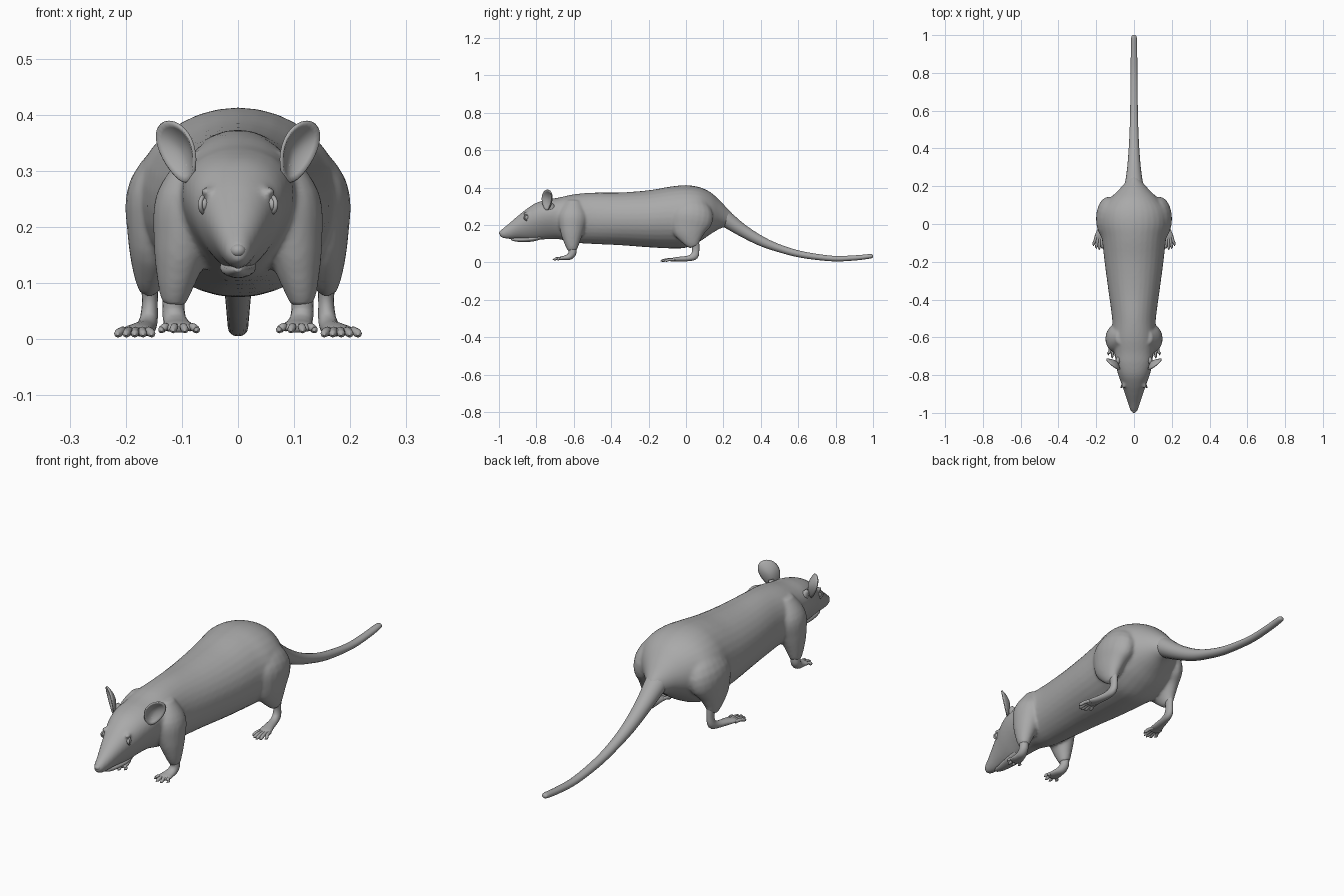
import bpy, bmesh
from math import sin, cos, pi
from mathutils import Vector, Matrix

cube = bpy.data.objects.get("Cube")
if cube:
    bpy.data.objects.remove(cube, do_unlink=True)

grey = bpy.data.materials.new("plain grey")
grey.use_nodes = True
grey.diffuse_color = (0.4, 0.4, 0.4, 1)
for node in grey.node_tree.nodes:
    if node.type == 'BSDF_PRINCIPLED':
        node.inputs["Base Color"].default_value = (0.4, 0.4, 0.4, 1)

X, Z = Vector((1, 0, 0)), Vector((0, 0, 1))
SIDES = (("left", 1), ("right", -1))


def finish(name, bm):
    bmesh.ops.recalc_face_normals(bm, faces=bm.faces)
    for f in bm.faces:
        f.smooth = True
    mesh = bpy.data.meshes.new(name)
    bm.to_mesh(mesh)
    bm.free()
    mesh.materials.append(grey)
    obj = bpy.data.objects.new(name, mesh)
    bpy.context.collection.objects.link(obj)
    return obj


def smooth_path(stations, steps):
    """Catmull-Rom interpolation through every station."""
    out, last = [], len(stations) - 1
    for i in range(last):
        quad = [stations[min(max(i + k, 0), last)] for k in (-1, 0, 1, 2)]
        for j in range(steps):
            t = j / steps
            out.append([b + 0.5 * t * (c - a + t * (2*a - 5*b + 4*c - d + t * (3*(b - c) + d - a)))
                        for a, b, c, d in zip(*quad)])
    return out + [list(stations[-1])]


def tube(bm, stations, side=1, segs=16, steps=4, flat=False):
    """Loft through (x, y, z, half width, half depth, pinch of underside)."""
    path = smooth_path([tuple(s) + (0,) * (6 - len(s)) for s in stations], steps)
    centres = [Vector((p[0] * side, p[1], p[2])) for p in path]
    rings = []
    for i, p in enumerate(path):
        u, v = X, Z
        if not flat:
            t = (centres[min(i + 1, len(path) - 1)] - centres[max(i - 1, 0)]).normalized()
            u = (X - t * t.x).normalized()
            v = t.cross(u)
        ring = []
        for k in range(segs):
            a = 2 * pi * k / segs
            ring.append(bm.verts.new(centres[i] + u * cos(a) * p[3] * (1 + p[5] * sin(a))
                                     + v * sin(a) * p[4]))
        rings.append(ring)
    faces = [bm.faces.new(rings[0]), bm.faces.new(rings[-1])]
    for r, q in zip(rings, rings[1:]):
        for k in range(segs):
            n = (k + 1) % segs
            faces.append(bm.faces.new((r[k], r[n], q[n], q[k])))
    bmesh.ops.recalc_face_normals(bm, faces=faces)


def ellipsoid(bm, centre, size, turn=0):
    m = Matrix.Translation(centre) @ Matrix.Rotation(turn, 4, 'Z') @ Matrix.Diagonal((*size, 1))
    bmesh.ops.create_uvsphere(bm, u_segments=20, v_segments=12, radius=1, matrix=m)


# Body and head: y, top, underside, half width, pinch
profile = [
    (-0.996, .166, .142, .012, 0), (-.982, .180, .131, .021, 0), (-.95, .205, .126, .031, .1),
    (-.90, .248, .126, .047, .2), (-.85, .288, .122, .063, .25), (-.80, .319, .120, .080, .3),
    (-.74, .337, .124, .093, .3), (-.68, .347, .124, .100, .2), (-.60, .364, .106, .112, .1),
    (-.50, .373, .099, .116, 0), (-.35, .374, .092, .136, 0), (-.20, .386, .081, .156, 0),
    (-.08, .406, .075, .170, 0), (0, .413, .079, .186, 0), (.07, .403, .110, .176, 0),
    (.13, .376, .150, .132, 0), (.18, .332, .180, .082, 0), (.22, .290, .192, .046, 0),
    (.25, .260, .205, .022, 0)]
bm = bmesh.new()
tube(bm, [(0, y, (a + b) / 2, w, (a - b) / 2, p) for y, a, b, w, p in profile],
     segs=32, steps=5, flat=True)

# Shoulders, thighs and brows, fused with the body
shoulder = [(.070, -.60, .33, .025, .035), (.088, -.605, .25, .058, .076),
            (.100, -.61, .17, .051, .064), (.110, -.61, .105, .035, .042),
            (.115, -.607, .062, .021, .024)]
thigh = [(.085, .03, .345, .045, .06), (.128, .03, .26, .069, .115),
         (.146, .022, .18, .052, .100), (.156, .032, .12, .032, .056),
         (.159, .045, .085, .017, .026)]
for _, s in SIDES:
    tube(bm, shoulder, s, 20)
    tube(bm, thigh, s, 20)
    ellipsoid(bm, (s * .050, -.845, .263), (.014, .028, .010), s * .45)
body = finish("body", bm)
remesh = body.modifiers.new("fuse", 'REMESH')
remesh.mode = 'VOXEL'
remesh.voxel_size = 0.007
remesh.use_smooth_shade = True
soften = body.modifiers.new("soften", 'SMOOTH')
soften.factor = 0.5
soften.iterations = 6

# Tail
bm = bmesh.new()
tube(bm, [(0, .17, .265, .055, .045), (0, .22, .228, .047, .043), (0, .30, .172, .036, .034),
          (0, .40, .115, .028, .027), (0, .50, .075, .023, .021), (0, .62, .042, .020, .018),
          (0, .78, .021, .018, .015), (0, .90, .024, .017, .014), (0, .985, .033, .015, .012),
          (0, 1.0, .035, .007, .006)], segs=18, steps=5)
finish("tail", bm)

# Lower jaw and nose
bm = bmesh.new()
tube(bm, [(0, -.935, .125, .006, .004), (0, -.92, .123, .014, .009), (0, -.88, .122, .023, .013),
          (0, -.82, .126, .032, .014), (0, -.77, .138, .030, .012)])
finish("lower_jaw", bm)
bm = bmesh.new()
ellipsoid(bm, (0, -.986, .158), (.014, .014, .012))
finish("nose", bm)


def add_toes(bm, s, root_x, tip_x, root_y, tip_y, z, r, count):
    for k in range(count):
        f = k / (count - 1)
        back = .02 * (2 * f - 1) ** 2
        x0 = root_x[0] + f * (root_x[1] - root_x[0])
        x1 = tip_x[0] + f * (tip_x[1] - tip_x[0])
        y1 = tip_y + back
        mid = (x0 + x1) / 2
        tube(bm, [(x0, root_y, z + .004, r, r), (mid, (root_y + y1) / 2, z + .005, r, r),
                  (x1, y1 + .012, z, r * .95, r * .95), (x1, y1 + .005, z - .001, r * .5, r * .5),
                  (x1, y1, z - .003, r * .15, r * .15)], s, 8, 3)


front_paw = [(.115, -.607, .075, .019, .022), (.115, -.608, .050, .020, .021),
             (.112, -.622, .032, .021, .018), (.108, -.645, .025, .025, .013),
             (.106, -.668, .022, .029, .010), (.105, -.684, .019, .020, .007)]
hind_foot = [(.158, .046, .108, .017, .025), (.157, .052, .070, .014, .019),
             (.159, .045, .036, .016, .021), (.164, .015, .022, .018, .015),
             (.172, -.03, .018, .022, .013), (.180, -.065, .016, .027, .010),
             (.183, -.083, .013, .020, .007)]

for name, s in SIDES:
    # Feet with toes
    bm = bmesh.new()
    tube(bm, front_paw, s)
    add_toes(bm, s, (.086, .125), (.074, .136), -.665, -.715, .017, .007, 4)
    finish(name + "_front_paw", bm)
    bm = bmesh.new()
    tube(bm, hind_foot, s)
    add_toes(bm, s, (.163, .200), (.154, .214), -.060, -.137, .010, .0075, 5)
    finish(name + "_hind_foot", bm)

    # Cupped ear, narrower towards its root
    u = Vector((s * .75, .66, 0)).normalized()
    v = Vector((s * .27, .03, .95)).normalized()
    n = Vector((s * .66, -.75, -.15)).normalized()
    centre = Vector((s * .104, -.738, .335))
    bm = bmesh.new()
    mid = bm.verts.new(centre - n * .012)
    prev = None
    for i in range(1, 7):
        r = i / 6
        ring = []
        for k in range(28):
            a = 2 * pi * k / 28
            wide = .041 * (1 + .22 * sin(a))
            ring.append(bm.verts.new(centre + u * r * cos(a) * wide + v * r * sin(a) * .056
                                     + n * (.02 * r * r - .012)))
        for k in range(28):
            j = (k + 1) % 28
            bm.faces.new((prev[k], prev[j], ring[j], ring[k]) if prev else (mid, ring[k], ring[j]))
        prev = ring
    ear = finish(name + "_ear", bm)
    thick = ear.modifiers.new("thickness", 'SOLIDIFY')
    thick.thickness = 0.006
    thick.offset = 0
    bm = bmesh.new()
    tube(bm, [(.070, -.715, .275, .018, .022), (.080, -.722, .295, .017, .022),
              (.090, -.727, .315, .008, .012)], s)
    finish(name + "_ear_root", bm)

    # Eye and its lid ring
    spot = Vector((s * .056, -.848, .240))
    bm = bmesh.new()
    ellipsoid(bm, spot, (.010, .019, .014), s * .45)
    finish(name + "_eye", bm)
    bm = bmesh.new()
    turn = Matrix.Rotation(s * .45, 3, 'Z')
    loop = [[bm.verts.new(spot + turn @ Vector((s * .003 + .004 * cos(b),
             (.020 + .004 * sin(b)) * cos(a), (.015 + .004 * sin(b)) * sin(a))))
             for b in (2 * pi * q / 8 for q in range(8))]
            for a in (2 * pi * k / 24 for k in range(24))]
    for k in range(24):
        p, q = loop[k], loop[(k + 1) % 24]
        for j in range(8):
            bm.faces.new((p[j], p[(j + 1) % 8], q[(j + 1) % 8], q[j]))
    finish(name + "_eyelid", bm)
